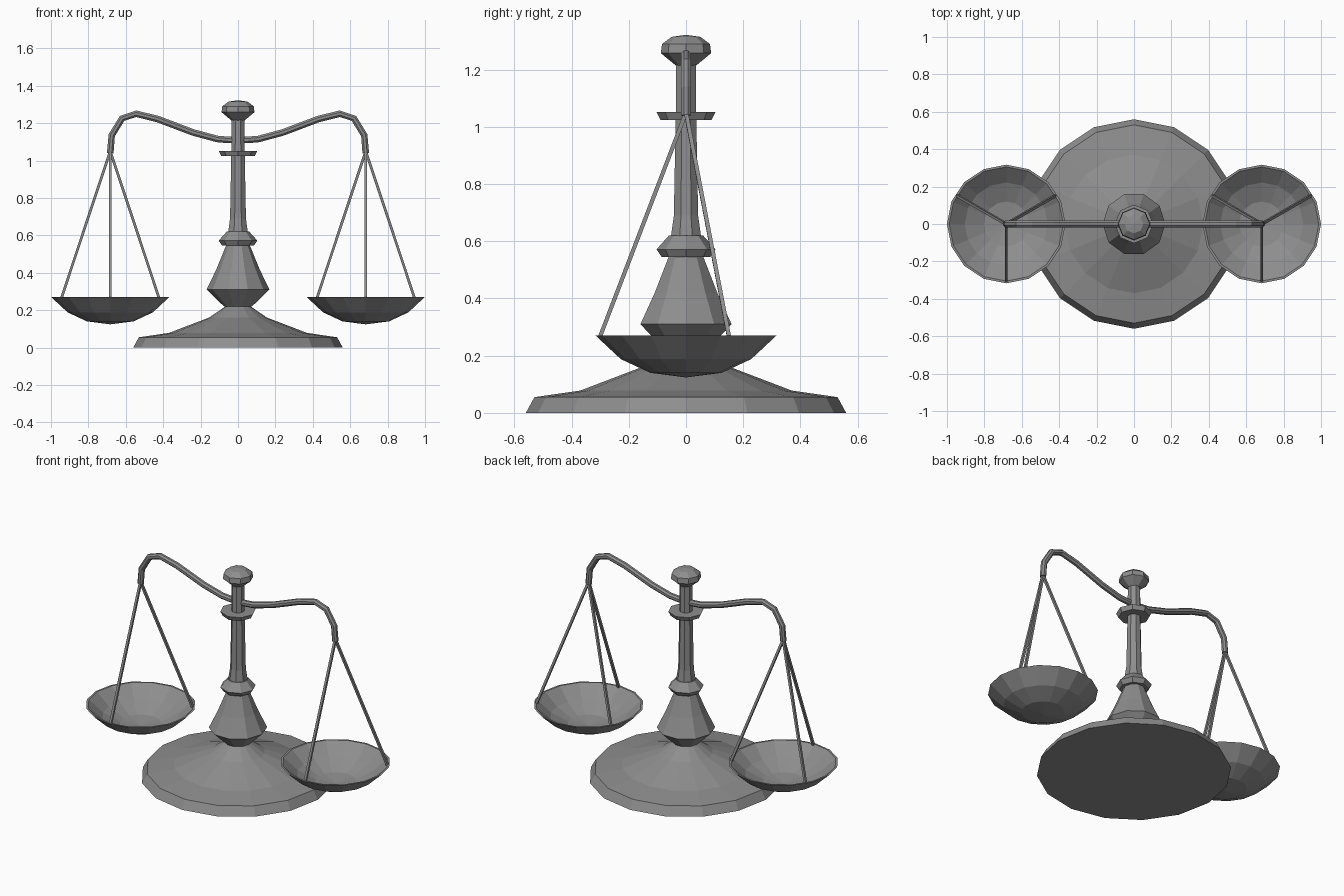
import bpy, bmesh, math
from mathutils import Vector

if "Cube" in bpy.data.objects:
    bpy.data.objects.remove(bpy.data.objects["Cube"])

metal = bpy.data.materials.new("dull grey metal")
metal.diffuse_color = (0.27, 0.27, 0.27, 1)
metal.use_nodes = True
metal.node_tree.nodes["Principled BSDF"].inputs["Base Color"].default_value = metal.diffuse_color


def finish(name, bm):
    bmesh.ops.recalc_face_normals(bm, faces=bm.faces[:])
    mesh = bpy.data.meshes.new(name)
    bm.to_mesh(mesh)
    bm.free()
    mesh.materials.append(metal)
    obj = bpy.data.objects.new(name, mesh)
    bpy.context.collection.objects.link(obj)
    return obj


def skin(bm, rings):
    """Bridge consecutive rings of vertices; a ring may be a single point."""
    for a, b in zip(rings, rings[1:]):
        n = max(len(a), len(b))
        for i in range(n):
            j = (i + 1) % n
            if len(a) == 1:
                bm.faces.new((a[0], b[i], b[j]))
            elif len(b) == 1:
                bm.faces.new((a[i], a[j], b[0]))
            else:
                bm.faces.new((a[i], a[j], b[j], b[i]))


def lathe(name, profile, sides, x=0, phase=0.0):
    """Turn a (radius, height) profile around a vertical axis."""
    bm = bmesh.new()
    rings = []
    for r, z in profile:
        if r == 0:
            rings.append([bm.verts.new((x, 0, z))])
        else:
            rings.append([bm.verts.new((x + r * math.cos(a), r * math.sin(a), z))
                          for a in (math.tau * (i + phase) / sides for i in range(sides))])
    skin(bm, rings)
    return finish(name, bm)


def tube(name, points, radius, sides):
    """Sweep a round section along a path."""
    pts = [Vector(p) for p in points]
    bm = bmesh.new()
    rings = []
    for k, p in enumerate(pts):
        t = (pts[min(k + 1, len(pts) - 1)] - pts[max(k - 1, 0)]).normalized()
        ref = Vector((0, 1, 0)) if abs(t.y) < 0.7 else Vector((1, 0, 0))
        u = t.cross(ref).normalized()
        v = t.cross(u)
        rings.append([bm.verts.new(p + radius * (math.cos(a) * u + math.sin(a) * v))
                      for a in (math.tau * (i + 0.5) / sides for i in range(sides))])
    skin(bm, rings)
    bm.faces.new(rings[0])
    bm.faces.new(rings[-1])
    return finish(name, bm)


# Wide faceted foot
lathe("base", [(0, 0), (0.56, 0), (0.53, 0.055), (0.37, 0.078), (0.155, 0.16),
               (0.06, 0.225), (0, 0.225)], 16)

# Pear-shaped lower stem
lathe("stem_bulb", [(0, 0.215), (0.075, 0.22), (0.168, 0.25 + 0.06), (0.158, 0.33),
                    (0.115, 0.42), (0.062, 0.55), (0, 0.55)], 10)

# Column with flared foot and collars
lathe("lower_collar", [(0, 0.545), (0.085, 0.545), (0.103, 0.572), (0.06, 0.62),
                       (0, 0.62)], 8)
lathe("column", [(0, 0.60), (0.058, 0.61), (0.046, 0.69), (0.039, 1.03),
                 (0.037, 1.225), (0, 1.225)], 8, phase=0.5)
lathe("upper_collar", [(0, 1.025), (0.09, 1.025), (0.103, 1.052), (0, 1.052)], 8)

# Knob on top
lathe("finial", [(0, 1.21), (0.036, 1.215), (0.088, 1.258), (0.084, 1.29),
                 (0.05, 1.315), (0, 1.322)], 8)

# Curved beam, mirrored about the column
half = [(0.05, 1.11), (0.11, 1.115), (0.24, 1.15), (0.43, 1.222), (0.545, 1.25),
        (0.62, 1.225), (0.675, 1.135), (0.683, 1.04)]
tube("beam", [(-x, 0, z) for x, z in reversed(half)] + [(x, 0, z) for x, z in half],
     0.019, 8)

# Hanging pans and their three rods
for side, x in (("left", -0.683), ("right", 0.683)):
    lathe(side + "_pan", [(0, 0.124), (0.125, 0.14), (0.228, 0.188), (0.317, 0.271),
                          (0.305, 0.271), (0.222, 0.2), (0.12, 0.152), (0, 0.137)], 16, x)
    for n, deg in enumerate((30, 150, 270)):
        a = math.radians(deg)
        tube(f"{side}_rod_{n + 1}",
             [(x, 0, 1.05), (x + 0.3 * math.cos(a), 0.3 * math.sin(a), 0.268)],
             0.01, 4)
